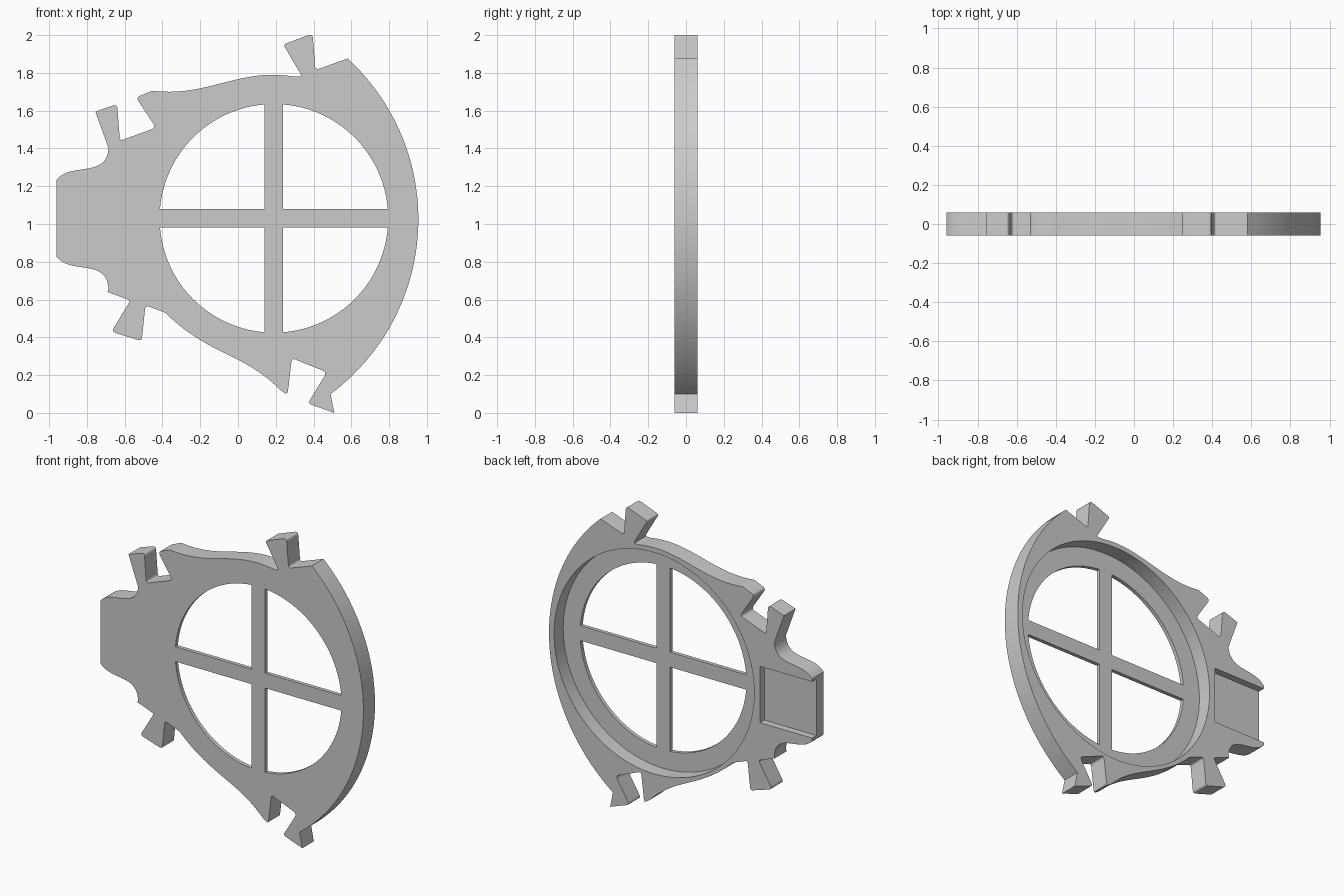
import bpy, bmesh
from math import cos, sin, radians, atan2, pi
from mathutils import Vector
from mathutils.geometry import interpolate_bezier

if "Cube" in bpy.data.objects:
    bpy.data.objects.remove(bpy.data.objects["Cube"])

FRONT, BACK = -0.06, 0.06
SKIN = 0.025                 # thickness of the front web and cross bars
HUB = Vector((0.19, 1.03))   # centre of the round opening (x, z)
OPENING_RADIUS, RECESS_RADIUS = 0.605, 0.728
BAR_HALF = 0.049


def arc(centre, radius, start, end, steps):
    """Points along a circular arc, angles in radians."""
    angles = [start + (end - start) * i / steps for i in range(steps + 1)]
    return [(centre[0] + radius * cos(a), centre[1] + radius * sin(a)) for a in angles]


def bezier(a, b, c, d, steps=20):
    pts = interpolate_bezier(*[Vector(p).to_3d() for p in (a, b, c, d)], steps)
    return [(p.x, p.y) for p in pts]


def round_corners(points):
    """Replace every (x, z, radius) point with a small rounded corner."""
    result = []
    for i, point in enumerate(points):
        here = Vector(point[:2])
        if len(point) == 2:
            result.append(here)
            continue
        before = Vector(points[i - 1][:2]) - here
        after = Vector(points[(i + 1) % len(points)][:2]) - here
        p = here + before.normalized() * min(point[2], before.length * 0.45)
        q = here + after.normalized() * min(point[2], after.length * 0.45)
        for k in range(6):
            t = k / 5
            result.append(p * (1 - t) ** 2 + here * 2 * t * (1 - t) + q * t * t)
    return result


def prism(name, outline, y0, y1):
    """Extrude an outline in the xz plane from y0 to y1."""
    bm = bmesh.new()
    face = bm.faces.new([bm.verts.new((p[0], y0, p[1])) for p in outline])
    extruded = bmesh.ops.extrude_face_region(bm, geom=[face])["geom"]
    moved = [v for v in extruded if isinstance(v, bmesh.types.BMVert)]
    bmesh.ops.translate(bm, verts=moved, vec=(0, y1 - y0, 0))
    bmesh.ops.recalc_face_normals(bm, faces=bm.faces)
    mesh = bpy.data.meshes.new(name)
    bm.to_mesh(mesh)
    bm.free()
    obj = bpy.data.objects.new(name, mesh)
    bpy.context.collection.objects.link(obj)
    return obj


# Outline segments, clockwise from the top hook
top_hook = [(0.34, 1.78, 0.02), (0.24, 1.95, 0.015), (0.395, 2.008, 0.025),
            (0.41, 1.815, 0.02)]
RIM = (-0.198, 1.025)
rim_angle = atan2(1.876 - RIM[1], 0.58 - RIM[0])
rim_end = atan2(0.10 - RIM[1], 0.49 - RIM[0])
outer_rim = arc(RIM, 1.153, rim_angle, rim_end, 48)
bottom_hook = [(0.51, 0), (0.37, 0.05, 0.02), (0.47, 0.215, 0.025),
               (0.285, 0.29, 0.02), (0.262, 0.095, 0.02)]
lower_wave = bezier((0.225, 0.12), (0.03, 0.32), (-0.15, 0.30), (-0.385, 0.53))
lower_hook = [(-0.49, 0.57, 0.02), (-0.51, 0.38, 0.02), (-0.67, 0.43, 0.025),
              (-0.57, 0.595, 0.015), (-0.69, 0.64)]
upper_shoulder = bezier((-0.96, 1.235), (-0.88, 1.33), (-0.70, 1.24), (-0.685, 1.40))
lower_shoulder = [(x, 2 * HUB.y - z) for x, z in reversed(upper_shoulder)]
upper_hook = [(-0.755, 1.595), (-0.64, 1.635, 0.025), (-0.625, 1.44, 0.02),
              (-0.435, 1.51, 0.025), (-0.54, 1.67, 0.025)]
upper_wave = bezier((-0.455, 1.705), (-0.15, 1.67), (0, 1.83), (0.30, 1.78))

plate = prism("shield_plate", round_corners(
    top_hook + outer_rim + bottom_hook + lower_wave + lower_hook
    + lower_shoulder + upper_shoulder + upper_hook + upper_wave), FRONT, BACK)

# Round recess in the back and pocket open at the end of the tab
cutters = [
    prism("recess_cutter", arc(HUB, RECESS_RADIUS, 0, 2 * pi, 128)[:-1],
          FRONT + SKIN, BACK + 0.1),
    prism("pocket_cutter", [(-1.1, 0.845), (-0.58, 0.845), (-0.58, 1.215), (-1.1, 1.215)],
          BACK - 0.045, BACK + 0.1),
]

# Four quarter openings leave the cross bars standing
edge = (OPENING_RADIUS ** 2 - BAR_HALF ** 2) ** 0.5
start = atan2(BAR_HALF, edge)
for sx in (-1, 1):
    for sz in (-1, 1):
        quarter = [(BAR_HALF, BAR_HALF)] + arc((0, 0), OPENING_RADIUS, start, pi / 2 - start, 32)
        outline = [(HUB.x + sx * x, HUB.y + sz * z) for x, z in quarter]
        cutters.append(prism("opening_cutter", outline, FRONT - 0.1, BACK + 0.1))

for cutter in cutters:
    cutter.hide_render = True
    cut = plate.modifiers.new(cutter.name, 'BOOLEAN')
    cut.operation, cut.solver, cut.object = 'DIFFERENCE', 'EXACT', cutter

# Bake the cuts and remove the cutters
graph = bpy.context.evaluated_depsgraph_get()
baked = bpy.data.meshes.new_from_object(plate.evaluated_get(graph))
plate.modifiers.clear()
plate.data = baked
for cutter in cutters:
    bpy.data.objects.remove(cutter)

# Plain grey finish
grey = bpy.data.materials.new("plain_grey")
grey.use_nodes = True
colour = (0.6, 0.6, 0.6, 1)
grey.diffuse_color = colour
grey.node_tree.nodes["Principled BSDF"].inputs["Base Color"].default_value = colour
plate.data.materials.clear()
plate.data.materials.append(grey)

bpy.ops.object.select_all(action='DESELECT')
plate.select_set(True)
bpy.context.view_layer.objects.active = plate
bpy.ops.object.shade_smooth_by_angle(angle=radians(30))
